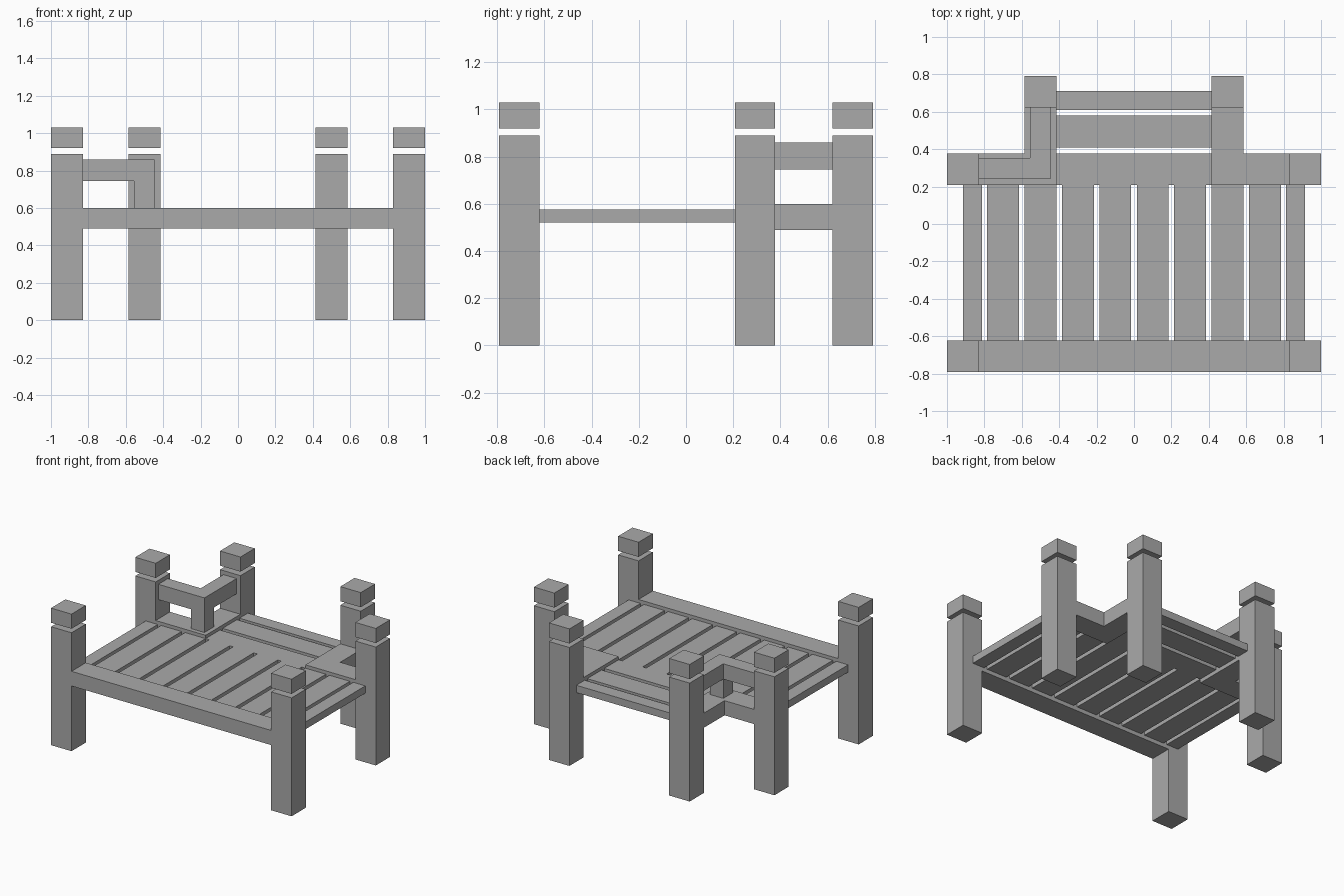
import bpy
import bmesh
from mathutils import Matrix, Vector

cube = bpy.data.objects.get("Cube")
if cube:
    bpy.data.objects.remove(cube, do_unlink=True)

# Single plain grey
grey = bpy.data.materials.new("plain_grey")
grey.use_nodes = True
COLOUR = (0.4, 0.4, 0.4, 1.0)
grey.diffuse_color = COLOUR
grey.node_tree.nodes["Principled BSDF"].inputs["Base Color"].default_value = COLOUR


def finish(name, bm):
    bmesh.ops.recalc_face_normals(bm, faces=bm.faces)
    mesh = bpy.data.meshes.new(name)
    bm.to_mesh(mesh)
    bm.free()
    mesh.materials.append(grey)
    obj = bpy.data.objects.new(name, mesh)
    bpy.context.collection.objects.link(obj)
    return obj


def box(name, xs, ys, zs):
    """Box given by its extent along each axis."""
    lo, hi = (Vector(v) for v in zip(xs, ys, zs))
    place = Matrix.Translation((lo + hi) / 2) @ Matrix.Diagonal((*(hi - lo), 1))
    bm = bmesh.new()
    bmesh.ops.create_cube(bm, size=1, matrix=place)
    return finish(name, bm)


def prism(name, outline, zs):
    """Flat outline extruded between two heights."""
    bm = bmesh.new()
    face = bm.faces.new([bm.verts.new((x, y, zs[0])) for x, y in outline])
    new = bmesh.ops.extrude_face_region(bm, geom=[face])["geom"]
    verts = [v for v in new if isinstance(v, bmesh.types.BMVert)]
    bmesh.ops.translate(bm, verts=verts, vec=(0, 0, zs[1] - zs[0]))
    return finish(name, bm)


def around(centre, width):
    return (centre - width / 2, centre + width / 2)


POST = 0.17
FRAME_Z = (0.49, 0.60)
DECK_Z = (0.52, 0.575)
SIDES = ((1, "left"), (-1, "right"))

# Posts with separate floating caps
for label, x, y in (("front", 0.915, -0.707), ("middle", 0.915, 0.293),
                    ("back", 0.5, 0.707)):
    for s, side in SIDES:
        xs, ys = around(s * x, POST), around(y, POST)
        box(f"{label}_{side}_post", xs, ys, (0, 0.89))
        box(f"{label}_{side}_cap", xs, ys, (0.92, 1.03))

# Front beam and L-shaped corner beams
box("front_beam", (-0.83, 0.83), (-0.792, -0.622), FRAME_Z)
for s, side in SIDES:
    outline = [(0.83, 0.208), (0.83, 0.378), (0.585, 0.378),
               (0.585, 0.622), (0.415, 0.622), (0.415, 0.208)]
    prism(f"{side}_corner_beam", [(s * x, y) for x, y in outline], FRAME_Z)

# Lengthwise deck slats, with a narrow one on each edge
for s, side in SIDES:
    for i, (x, width) in enumerate(((0.1, 0.17), (0.3, 0.17), (0.5, 0.17),
                                    (0.7, 0.17), (0.863, 0.1))):
        box(f"{side}_slat_{i + 1}", around(s * x, width), (-0.622, 0.208), DECK_Z)

# Crosswise planks at the back
for i, ys in enumerate(((0.208, 0.378), (0.41, 0.58), (0.61, 0.71))):
    box(f"back_plank_{i + 1}", (-0.415, 0.415), ys, DECK_Z)

# Handrail on the right corner with its short support
prism("handrail", [(-0.83, 0.24), (-0.447, 0.24), (-0.447, 0.622),
                   (-0.557, 0.622), (-0.557, 0.353), (-0.83, 0.353)], (0.745, 0.86))
box("handrail_support", (-0.557, -0.447), (0.24, 0.353), (0.60, 0.745))
